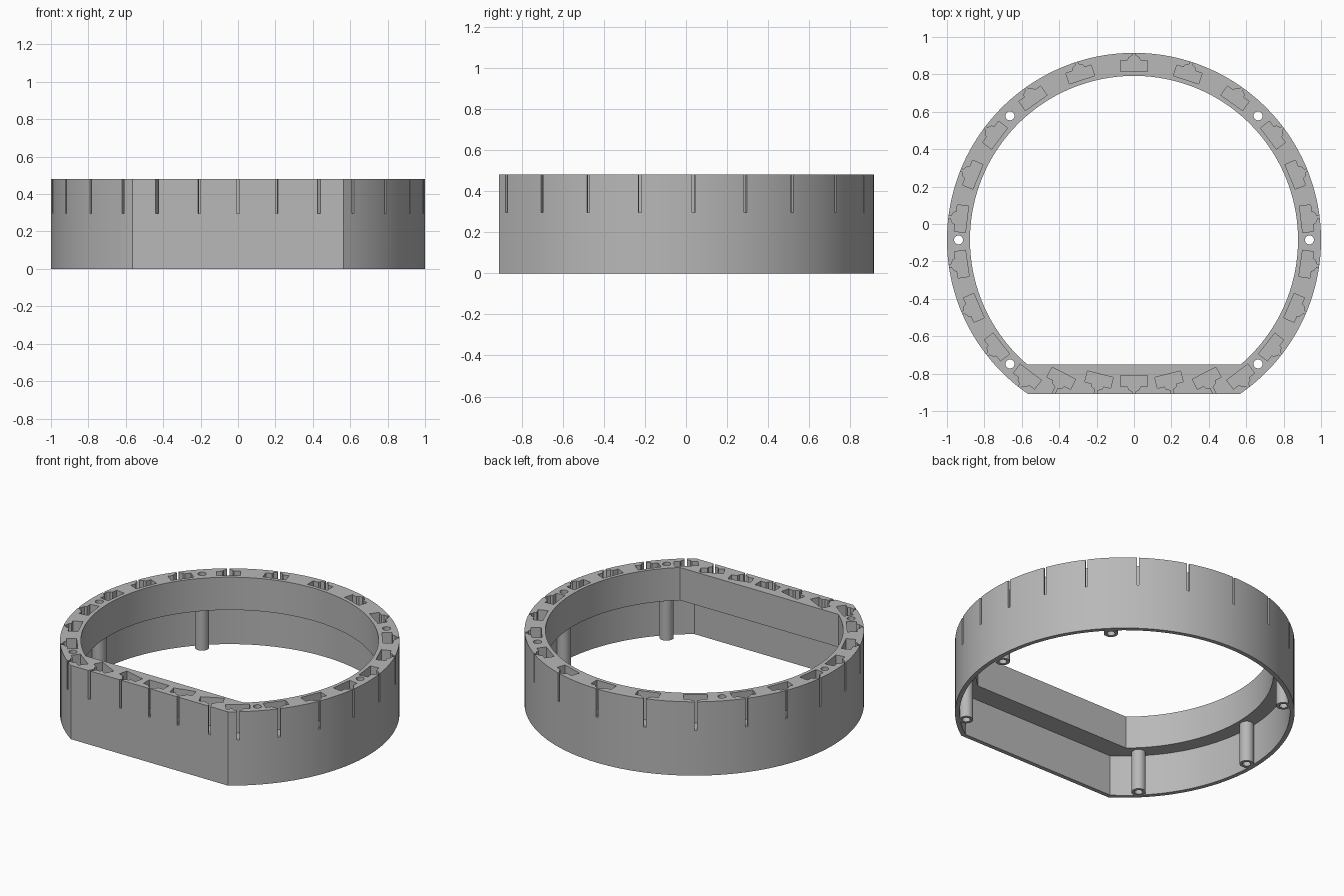
import bpy, bmesh, math
from mathutils import Vector

if "Cube" in bpy.data.objects:
    bpy.data.objects.remove(bpy.data.objects["Cube"])

CY = -0.085          # centre of the round part
H = 0.48             # total height
LEDGE = 0.267        # underside of the thick upper ring
FLOOR = 0.295        # bottom of the pockets

gray = bpy.data.materials.new("mid gray")
gray.diffuse_color = (0.48, 0.48, 0.48, 1)
gray.use_nodes = True
gray.node_tree.nodes["Principled BSDF"].inputs["Base Color"].default_value = gray.diffuse_color


def prism(name, loops, z0, z1):
    """Extrude one or more closed outlines from z0 to z1."""
    bm = bmesh.new()
    for pts in loops:
        face = bm.faces.new([bm.verts.new((x, y, z0)) for x, y in pts])
        ext = bmesh.ops.extrude_face_region(bm, geom=[face])
        for v in ext["geom"]:
            if isinstance(v, bmesh.types.BMVert):
                v.co.z = z1
    bmesh.ops.recalc_face_normals(bm, faces=bm.faces)
    me = bpy.data.meshes.new(name)
    bm.to_mesh(me)
    bm.free()
    me.materials.append(gray)
    ob = bpy.data.objects.new(name, me)
    bpy.context.collection.objects.link(ob)
    return ob


def d_shape(r, flat, n=128):
    """Circle outline cut off by a straight front edge."""
    a0 = math.asin((flat - CY) / r)
    sweep = math.pi - 2 * a0
    return [(r * math.cos(a0 + sweep * i / n), CY + r * math.sin(a0 + sweep * i / n))
            for i in range(n + 1)]


def circle(cx, cy, r, n=24):
    return [(cx + r * math.cos(2 * math.pi * i / n), cy + r * math.sin(2 * math.pi * i / n))
            for i in range(n)]


def combine(target, tool, op):
    mod = target.modifiers.new(op, 'BOOLEAN')
    mod.operation, mod.object, mod.solver = op, tool, 'EXACT'
    bpy.context.view_layer.objects.active = target
    bpy.ops.object.modifier_apply(modifier=mod.name)
    bpy.data.objects.remove(tool, do_unlink=True)


def pocket(x, y, deg):
    """Stepped pocket with a thin slot running outward; deg is clockwise from +y."""
    half = [(0.071, 0), (0.071, 0.06), (0.034, 0.06), (0.028, 0.075),
            (0.007, 0.086), (0.007, 0.17)]
    outline = half + [(-u, v) for u, v in reversed(half)]
    a = math.radians(deg)
    out, side = Vector((math.sin(a), math.cos(a))), Vector((math.cos(a), -math.sin(a)))
    return [tuple(Vector((x, y)) + side * u + out * v) for u, v in outline]


# Ring body: thick above, thin wall below
body = prism("ring_housing", [d_shape(1.0, -0.91)], 0, H)
combine(body, prism("opening", [d_shape(0.877, -0.752)], -0.1, H + 0.1), 'DIFFERENCE')
combine(body, prism("cavity", [d_shape(0.973, -0.883)], -0.1, LEDGE), 'DIFFERENCE')

# Screw posts with through holes
posts = [(0.938 * math.cos(math.radians(a)), CY + 0.938 * math.sin(math.radians(a)))
         for a in (0, 45, 135, 180, 225, 315)]
combine(body, prism("posts", [circle(x, y, 0.042) for x, y in posts], 0, LEDGE + 0.01), 'UNION')
combine(body, prism("holes", [circle(x, y, 0.024) for x, y in posts], -0.1, H + 0.1), 'DIFFERENCE')

# Pockets round the arc, then along the straight front
spots = [(0, CY + 0.9, 0), (0, -0.81, 180)]
right = [(0.9 * math.sin(math.radians(d)), CY + 0.9 * math.cos(math.radians(d)), d)
         for d in (18, 35.5, 53, 68, 83, 98, 113, 128)]
right += [(0.18, -0.803, 166), (0.375, -0.798, 153), (0.552, -0.792, 143)]
for x, y, d in right:
    spots += [(x, y, d), (-x, y, -d)]
combine(body, prism("pockets", [pocket(*s) for s in spots], FLOOR, H + 0.1), 'DIFFERENCE')

# Smooth curved walls, crisp edges
bpy.ops.object.select_all(action='DESELECT')
body.select_set(True)
bpy.context.view_layer.objects.active = body
bpy.ops.object.shade_smooth_by_angle(angle=math.radians(25))
